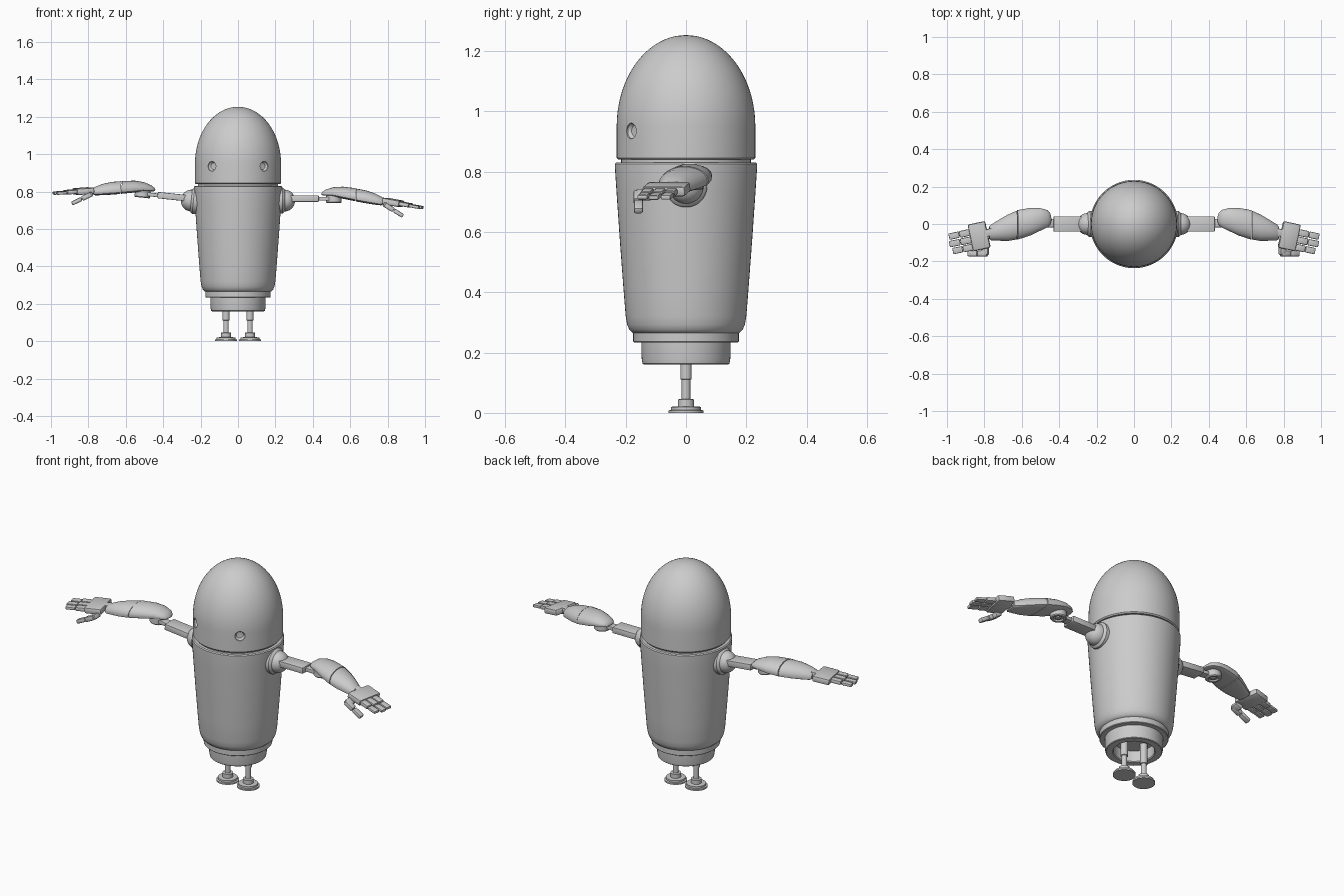
import bpy, bmesh, math
from mathutils import Matrix, Vector

cube = bpy.data.objects.get("Cube")
if cube:
    bpy.data.objects.remove(cube, do_unlink=True)

grey = bpy.data.materials.new("plain grey")
grey.use_nodes = True
GREY = (0.6, 0.6, 0.6, 1)
grey.diffuse_color = GREY
grey.node_tree.nodes["Principled BSDF"].inputs["Base Color"].default_value = GREY


def finish(name, bm, matrix=Matrix()):
    """Turn a bmesh into a shaded grey object, keeping hard edges sharp."""
    bmesh.ops.transform(bm, matrix=matrix, verts=bm.verts)
    bmesh.ops.recalc_face_normals(bm, faces=bm.faces)
    for face in bm.faces:
        face.smooth = True
    for edge in bm.edges:
        edge.smooth = len(edge.link_faces) == 2 and edge.calc_face_angle() < math.radians(32)
    mesh = bpy.data.meshes.new(name)
    bm.to_mesh(mesh)
    bm.free()
    mesh.materials.append(grey)
    obj = bpy.data.objects.new(name, mesh)
    bpy.context.collection.objects.link(obj)
    return obj


def lathe(name, profile, matrix=Matrix(), steps=64):
    """Spin (radius, height) points around the z axis."""
    bm = bmesh.new()
    verts = [bm.verts.new((r, 0, z)) for r, z in profile]
    edges = [bm.edges.new(pair) for pair in zip(verts, verts[1:])]
    bmesh.ops.spin(bm, geom=verts + edges, cent=(0, 0, 0), axis=(0, 0, 1),
                   angle=2 * math.pi, steps=steps)
    bmesh.ops.remove_doubles(bm, verts=bm.verts, dist=0.0001)
    return finish(name, bm, matrix)


def box(name, size, centre, matrix=Matrix(), bevel=0.006):
    bm = bmesh.new()
    bmesh.ops.create_cube(bm, size=1)
    bmesh.ops.scale(bm, vec=size, verts=bm.verts)
    bmesh.ops.bevel(bm, geom=bm.edges[:], offset=bevel, segments=2, profile=0.5,
                    affect='EDGES')
    return finish(name, bm, matrix @ Matrix.Translation(centre))


def shell(name, sections, matrix):
    """Loft flat-bottomed domed sections: x, y centre, half width, bottom, top."""
    bm = bmesh.new()
    rings, count = [], 24
    for x, y, half, low, high in sections:
        ring = []
        for i in range(count):
            a = 2 * math.pi * i / count
            mid = low + (high - low) * 0.3
            rise = (high - mid) if math.sin(a) > 0 else (mid - low)
            flat = 1 if math.sin(a) > 0 else 0.4
            z = mid + rise * math.copysign(abs(math.sin(a)) ** flat, math.sin(a))
            ring.append(bm.verts.new((x, y + half * math.cos(a), z)))
        rings.append(ring)
    for a, b in zip(rings, rings[1:]):
        for i in range(count):
            j = (i + 1) % count
            bm.faces.new((a[i], a[j], b[j], b[i]))
    bm.faces.new(rings[0])
    bm.faces.new(rings[-1])
    return finish(name, bm, matrix)


# Head dome with straight lower wall
dome = [(0.23 * math.cos(t), 0.95 + 0.303 * math.sin(t))
        for t in [math.pi / 2 * i / 20 for i in range(20)]]
head = lathe("head", [(0, 0.84), (0.225, 0.84), (0.23, 0.846)] + dome + [(0, 1.253)], steps=96)

# Round eye sockets cut into the head
for side in (-1, 1):
    out = Vector((side * 0.14, -0.182, 0))
    aim = out.to_track_quat('Z', 'Y').to_matrix().to_4x4()
    place = Matrix.Translation(out + Vector((0, 0, 0.935))) @ aim
    cutter = lathe("eye_cutter", [(0, -0.018), (0.018, -0.016), (0.026, -0.006),
                                  (0.026, 0.04), (0, 0.04)], place, 32)
    cutter.hide_render = True
    mod = head.modifiers.new("eye", 'BOOLEAN')
    mod.object = cutter
    mod.solver = 'EXACT'
    bpy.context.view_layer.objects.active = head
    bpy.ops.object.modifier_apply(modifier=mod.name)
    bpy.data.objects.remove(cutter, do_unlink=True)
bpy.ops.object.select_all(action='DESELECT')
head.select_set(True)
bpy.ops.object.shade_smooth_by_angle(angle=math.radians(32))

# Neck, tapered body and hollow base
lathe("neck", [(0, 0.81), (0.215, 0.81), (0.215, 0.85), (0, 0.85)])
lathe("body", [(0, 0.262), (0.165, 0.262), (0.178, 0.266), (0.188, 0.276), (0.195, 0.292),
               (0.2, 0.32), (0.208, 0.42), (0.22, 0.58), (0.231, 0.74), (0.236, 0.815),
               (0.236, 0.826), (0.231, 0.831), (0, 0.831)], steps=96)
lathe("waist_ring", [(0, 0.233), (0.172, 0.233), (0.175, 0.236), (0.175, 0.268), (0, 0.268)])
lathe("hollow_base", [(0, 0.235), (0.148, 0.235), (0.147, 0.18), (0.144, 0.163), (0.14, 0.16),
                      (0.108, 0.16), (0.104, 0.165), (0.104, 0.225), (0, 0.225)])

# Legs with round stepped feet
for side, label in ((1, "left"), (-1, "right")):
    lathe(label + "_leg", [(0, 0), (0.058, 0), (0.058, 0.008), (0.05, 0.01), (0.05, 0.02),
                           (0.027, 0.022), (0.027, 0.045), (0.0145, 0.046), (0.0145, 0.11),
                           (0.019, 0.112), (0.019, 0.23), (0, 0.23)],
          Matrix.Translation((side * 0.064, 0, 0)), 32)

# Arms: the right one is the left one mirrored and raised slightly
pivot = Matrix.Translation((-0.25, 0, 0.755))
raised = (pivot @ Matrix.Rotation(math.radians(6), 4, 'Y') @ pivot.inverted()
          @ Matrix.Scale(-1, 4, (1, 0, 0)))
for label, m in (("left", Matrix()), ("right", raised)):
    outward = m @ Matrix.Translation((0.2, 0, 0.752)) @ Matrix.Rotation(math.pi / 2, 4, 'Y')
    cap = [(0.058 * math.cos(t), 0.05 + 0.055 * math.sin(t))
           for t in [math.pi / 2 * i / 10 for i in range(10)]]
    lathe(label + "_shoulder", [(0, 0), (0.07, 0), (0.07, 0.038), (0.065, 0.045)]
          + cap + [(0, 0.105)], outward, 40)
    box(label + "_upper_arm", (0.16, 0.08, 0.034), (0.352, 0, 0.762), m, 0.004)
    box(label + "_elbow_link", (0.09, 0.045, 0.02), (0.465, 0.005, 0.761), m, 0.003)
    lathe(label + "_elbow", [(0, 0.742), (0.012, 0.742), (0.015, 0.748), (0.024, 0.748),
                             (0.027, 0.74), (0.038, 0.74), (0.042, 0.745), (0.042, 0.79),
                             (0, 0.79)], m @ Matrix.Translation((0.512, 0.015, 0)), 32)
    shell(label + "_forearm_rear", [(0.447, 0.025, 0.014, 0.783, 0.79),
                                    (0.453, 0.027, 0.032, 0.78, 0.799),
                                    (0.47, 0.028, 0.047, 0.778, 0.811),
                                    (0.51, 0.024, 0.062, 0.774, 0.823),
                                    (0.56, 0.012, 0.074, 0.762, 0.826),
                                    (0.628, -0.005, 0.079, 0.748, 0.818)], m)
    shell(label + "_forearm_front", [(0.631, -0.006, 0.077, 0.747, 0.816),
                                     (0.68, -0.021, 0.07, 0.738, 0.807),
                                     (0.73, -0.035, 0.054, 0.73, 0.791),
                                     (0.765, -0.045, 0.042, 0.726, 0.773),
                                     (0.775, -0.047, 0.033, 0.73, 0.765)], m)

    # Hand: wrist, palm, three two-part fingers
    hand = (m @ Matrix.Translation((0.775, -0.045, 0.755))
            @ Matrix.Rotation(math.radians(-12), 4, 'Z')
            @ Matrix.Rotation(math.radians(10), 4, 'Y'))
    box(label + "_wrist", (0.05, 0.04, 0.03), (0.005, 0, -0.003), hand)
    box(label + "_palm", (0.095, 0.145, 0.034), (0.059, -0.008, -0.003), hand, 0.009)
    for i, reach in enumerate((0.108, 0.118, 0.112)):
        y = (i - 1) * 0.04 - 0.018
        near = reach * 0.5
        box(f"{label}_finger_base_{i}", (near, 0.036, 0.022), (0.104 + near / 2, y, -0.002), hand)
        box(f"{label}_finger_tip_{i}", (near, 0.034, 0.016),
            (0.106 + near * 1.5, y, -0.003), hand, 0.005)

    # Thumb hanging below the front edge of the palm
    thumb = (m @ Matrix.Translation((0.785, -0.158, 0.73))
             @ Matrix.Rotation(math.radians(32), 4, 'Y'))
    box(label + "_thumb_root", (0.04, 0.05, 0.026), (0.012, 0.018, 0), thumb)
    box(label + "_thumb_base", (0.055, 0.032, 0.026), (0.028, 0, 0), thumb)
    box(label + "_thumb_tip", (0.058, 0.03, 0.022), (0.086, 0, 0), thumb)
